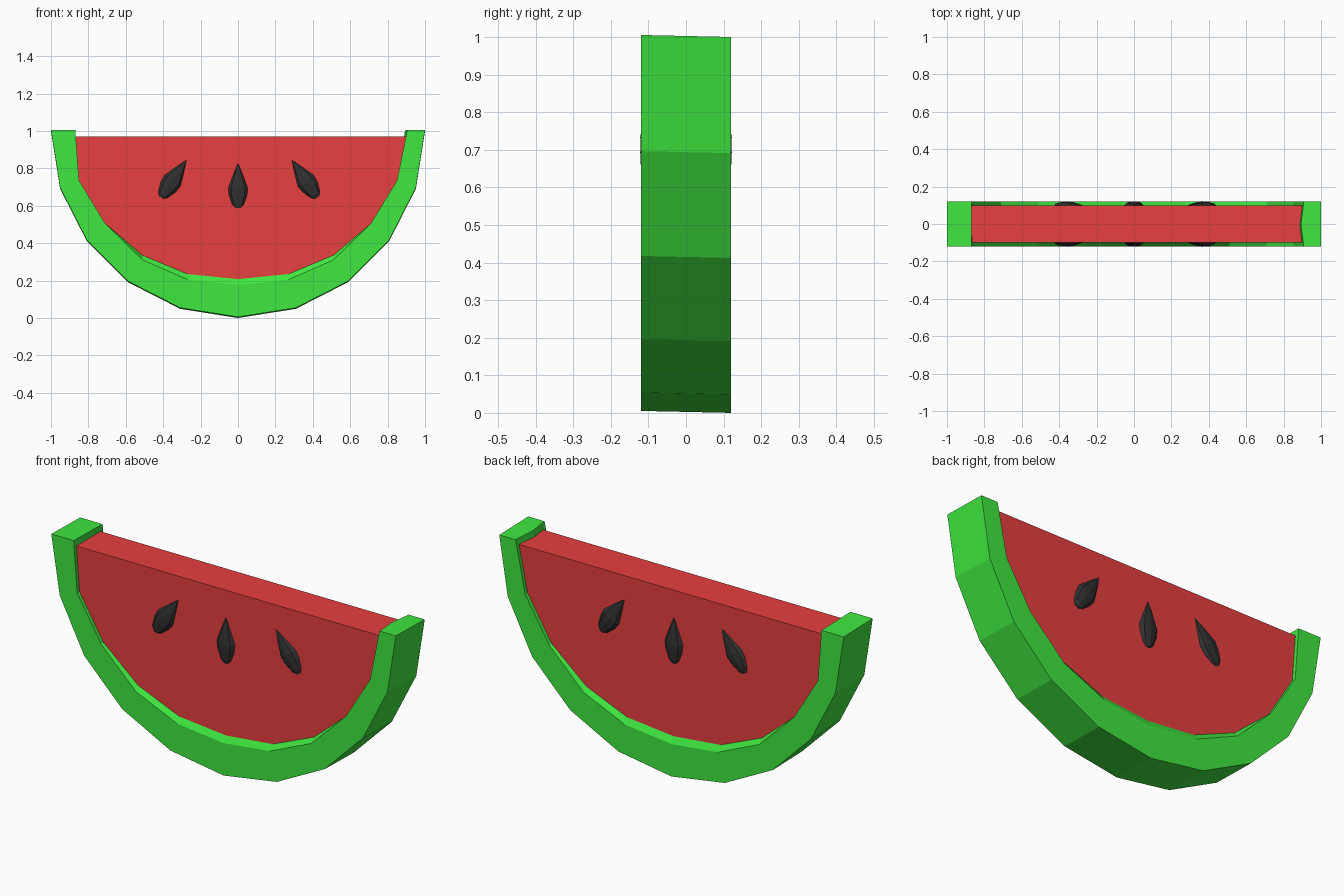
import bpy, bmesh, math
from mathutils import Matrix

if "Cube" in bpy.data.objects:
    bpy.data.objects.remove(bpy.data.objects["Cube"])


def material(name, rgb):
    m = bpy.data.materials.new(name)
    m.diffuse_color = (*rgb, 1)
    m.use_nodes = True
    m.node_tree.nodes["Principled BSDF"].inputs["Base Color"].default_value = m.diffuse_color
    return m


GREEN = material("rind_green", (0.05, 0.8, 0.05))
RED = material("flesh_red", (0.8, 0.05, 0.05))
BLACK = material("seed_black", (0.03, 0.03, 0.03))


def finish(bm, name, mat):
    bmesh.ops.recalc_face_normals(bm, faces=bm.faces)
    me = bpy.data.meshes.new(name)
    bm.to_mesh(me)
    bm.free()
    me.materials.append(mat)
    ob = bpy.data.objects.new(name, me)
    bpy.context.collection.objects.link(ob)
    return ob


def mirrored(half, right_end):
    """Left end to bottom centre, reflected to the right with its own end."""
    return half + [(-x, z) for x, z in half[-2:0:-1]] + [right_end]


# Outer half circle and the inner outlines of the rind
N = 10
outer = [(-math.cos(math.pi * i / N), 1 - math.sin(math.pi * i / N)) for i in range(N + 1)]
lip = mirrored([(-0.87, 1), (-0.85, 0.73), (-0.71, 0.5), (-0.51, 0.305), (-0.27, 0.2), (0, 0.17)], (0.905, 1))
bed = mirrored([(-0.87, 1), (-0.85, 0.73), (-0.71, 0.5), (-0.51, 0.33), (-0.27, 0.23), (0, 0.203)], (0.905, 1))
middle = bed[:-1] + [(0.893, 1)]

# Rind: closed cross-section loops bridged along the arc, very slightly sheared
bm = bmesh.new()
layers = [(outer, -0.12), (lip, -0.12), (bed, -0.10), (middle, 0), (bed, 0.10), (lip, 0.12), (outer, 0.12)]
loops = [[bm.verts.new((p[i][0], y, p[i][1] + (0.12 - y) * 0.022)) for p, y in layers]
         for i in range(N + 1)]
for a, b in zip(loops, loops[1:]):
    for j in range(len(layers)):
        k = (j + 1) % len(layers)
        bm.faces.new((a[j], a[k], b[k], b[j]))
bm.faces.new(loops[0])
bm.faces.new(loops[-1])
finish(bm, "rind", GREEN)

# Flesh: flat slab whose edge sits just inside the rind
bm = bmesh.new()
outline = [(-0.88, 0.97)] + [(x * 1.006, z) for x, z in bed[1:-1]] + [(0.91, 0.97)]
face = bm.faces.new([bm.verts.new((x, -0.1, z)) for x, z in outline])
ext = bmesh.ops.extrude_face_region(bm, geom=[face])
bmesh.ops.translate(bm, vec=(0, 0.2, 0), verts=[v for v in ext["geom"] if isinstance(v, bmesh.types.BMVert)])
finish(bm, "flesh", RED)


# Seeds: flattened eight-sided teardrops on both faces
def seed(name, x, y, z, tilt):
    bm = bmesh.new()
    tip = bm.verts.new((0, 0, 0.125))
    rings = []
    for r, h in [(0.026, 0.06), (0.052, -0.01), (0.048, -0.05), (0.03, -0.1), (0.012, -0.118)]:
        rings.append([bm.verts.new((r * math.cos(t * math.pi / 4), 0.42 * r * math.sin(t * math.pi / 4), h))
                      for t in range(8)])
    for t in range(8):
        u = (t + 1) % 8
        bm.faces.new((tip, rings[0][t], rings[0][u]))
        for a, b in zip(rings, rings[1:]):
            bm.faces.new((a[t], b[t], b[u], a[u]))
    bm.faces.new(rings[-1])
    bm.transform(Matrix.Translation((x, y, z)) @ Matrix.Rotation(math.radians(tilt), 4, 'Y'))
    finish(bm, name, BLACK)


for side, y in (("front", -0.1), ("back", 0.1)):
    seed(side + "_seed_left", -0.345, y, 0.742, 34)
    seed(side + "_seed_middle", 0, y, 0.705, 0)
    seed(side + "_seed_right", 0.357, y, 0.742, -34)
